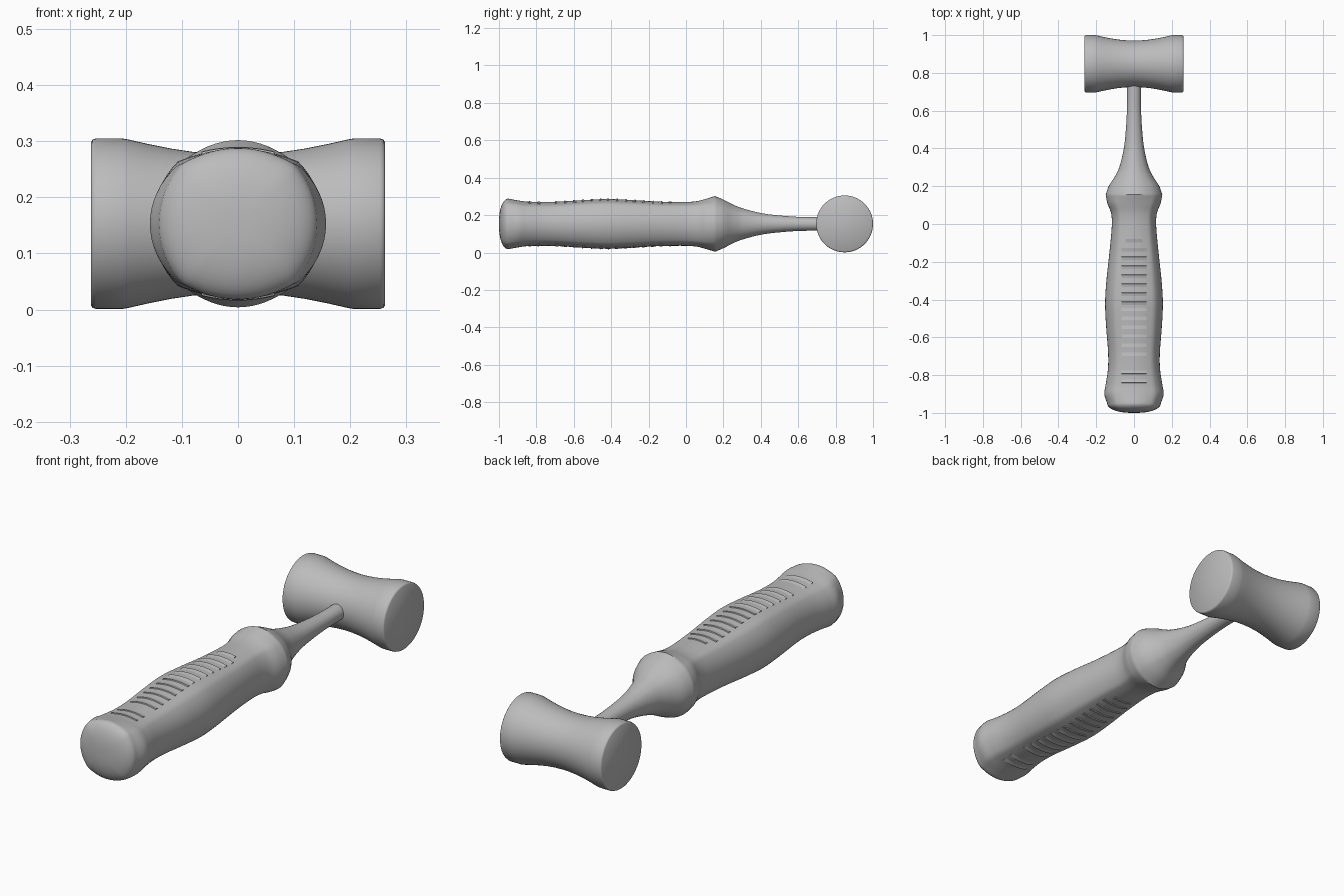
import bpy, bmesh, math
from mathutils import Vector

cube = bpy.data.objects.get("Cube")
if cube:
    bpy.data.objects.remove(cube, do_unlink=True)

AXIS_Z = 0.153   # height of the tool's centre line
CORNER = 0.70    # where the flat of the grip meets its side, as part of the half width
STEP = math.acos(CORNER)

grey = bpy.data.materials.new("plain grey")
grey.use_nodes = True
grey.diffuse_color = (0.5, 0.5, 0.5, 1)
grey.node_tree.nodes["Principled BSDF"].inputs["Base Color"].default_value = (0.5, 0.5, 0.5, 1)


def loft(name, rings, angle=30):
    """Skin a list of closed rings and cap both ends."""
    bm = bmesh.new()
    rows = [[bm.verts.new(p) for p in ring] for ring in rings]
    for a, b in zip(rows, rows[1:]):
        for i in range(len(a)):
            j = (i + 1) % len(a)
            bm.faces.new((a[i], a[j], b[j], b[i]))
    bm.faces.new(rows[0])
    bm.faces.new(rows[-1])
    bmesh.ops.recalc_face_normals(bm, faces=bm.faces)
    mesh = bpy.data.meshes.new(name)
    bm.to_mesh(mesh)
    bm.free()
    mesh.materials.append(grey)
    obj = bpy.data.objects.new(name, mesh)
    bpy.context.collection.objects.link(obj)
    bpy.ops.object.select_all(action='DESELECT')
    obj.select_set(True)
    bpy.context.view_layer.objects.active = obj
    bpy.ops.object.shade_smooth_by_angle(angle=math.radians(angle))
    return obj


def smooth_path(keys, n):
    """Catmull-Rom interpolation through the key stations."""
    keys = [Vector(k) for k in keys]
    out = []
    for i in range(len(keys) - 1):
        a, b = keys[i], keys[i + 1]
        y0, y1 = a[0], b[0]
        p, q = keys[max(i - 1, 0)], keys[min(i + 2, len(keys) - 1)]
        ma = (b - p) * ((y1 - y0) / (b[0] - p[0]))
        mb = (q - a) * ((y1 - y0) / (q[0] - a[0]))
        for s in range(n):
            t = s / n
            v = (a * (2*t**3 - 3*t*t + 1) + ma * (t**3 - 2*t*t + t)
                 + b * (3*t*t - 2*t**3) + mb * (t**3 - t*t))
            v[0] = y0 + (y1 - y0) * t
            out.append(v)
    return out + [keys[-1]]


def section(y, hw, hh, drop):
    """Round sides with a gently crowned top and bottom."""
    cz = hh - drop
    quarter = []
    for i in range(9):
        t = STEP * i / 8
        quarter.append((hw * math.cos(t), cz * math.sin(t) / math.sin(STEP)))
    for i in range(7, -1, -1):
        f = i / 8
        quarter.append((hw * CORNER * f, hh - drop * f * f))
    half = quarter + [(-x, z) for x, z in quarter[-2::-1]]
    full = half + [(x, -z) for x, z in half[-2:0:-1]]
    return [(x, y, AXIS_Z + z) for x, z in full]


# Grip stations: y, half width, half height, crown drop
grip_keys = [
    (-0.95, 0.142, 0.135, 0.028), (-0.9, 0.157, 0.126, 0.024),
    (-0.85, 0.150, 0.119, 0.022), (-0.77, 0.138, 0.117, 0.022),
    (-0.68, 0.137, 0.119, 0.022), (-0.55, 0.147, 0.127, 0.022),
    (-0.42, 0.153, 0.133, 0.022), (-0.3, 0.146, 0.128, 0.021),
    (-0.15, 0.130, 0.119, 0.020), (0.0, 0.117, 0.117, 0.020),
    (0.06, 0.122, 0.122, 0.022), (0.11, 0.141, 0.135, 0.030),
    (0.155, 0.150, 0.149, 0.043)]
# Round neck stations: y, radius
neck_keys = [(0.155, 0.150, 0.149), (0.2, 0.134, 0.130), (0.25, 0.102, 0.104), (0.3, 0.078, 0.084),
             (0.4, 0.054, 0.058), (0.5, 0.043, 0.045), (0.62, 0.037, 0.037), (0.8, 0.037, 0.037)]
grip = smooth_path(grip_keys, 5)
neck = smooth_path([(y, a, b, b * (1 - math.sin(STEP))) for y, a, b in neck_keys], 5)

# Domed butt, grip, bulge and neck in one skin
dome = []
for i in range(1, 12):
    s = math.sin(math.pi / 2 * i / 12)
    y = -0.95 - 0.05 * math.sqrt(1 - s ** 2.4)
    dome.append((y, 0.142 * s, 0.135 * s, 0.028 * s))
loft("handle", [section(*k) for k in dome + grip + neck[1:]], angle=35)


# Thin wedge ribs across the top and bottom of the grip
def surface(x, y):
    for a, b in zip(grip, grip[1:]):
        if a[0] <= y <= b[0]:
            k = a.lerp(b, (y - a[0]) / (b[0] - a[0]))
            return k[2] - k[3] * (x / (k[1] * CORNER)) ** 2


spots = [-0.08 - 0.0475 * i for i in range(17) if i != 14]
for n, y in enumerate(spots):
    half = 0.045 if n == 0 else 0.065
    out = 1 if y > -0.43 else -1
    profile = [(-0.03, -0.003), (0, 0.004), (0.003, -0.003)]
    for side, word in ((1, "top"), (-1, "bottom")):
        rings = []
        for i in range(9):
            x = half * (i / 4 - 1)
            rings.append([(x, y + out * dy, AXIS_Z + side * (surface(x, y + out * dy) + dz))
                          for dy, dz in profile])
        loft(f"grip_rib_{word}_{n + 1}", rings)

# Waisted double-faced head, turned about the x axis
half_head = [(0.0, 0.123), (0.04, 0.1243), (0.08, 0.128), (0.12, 0.134), (0.16, 0.142),
             (0.195, 0.150), (0.207, 0.152), (0.253, 0.152), (0.259, 0.150), (0.262, 0.146)]
head_profile = [(-x, r) for x, r in half_head[:0:-1]] + half_head
loft("mallet_head", [[(x, 0.848 + r * math.cos(a), AXIS_Z + r * math.sin(a))
                      for a in (math.tau * i / 64 for i in range(64))]
                     for x, r in head_profile], angle=40)
